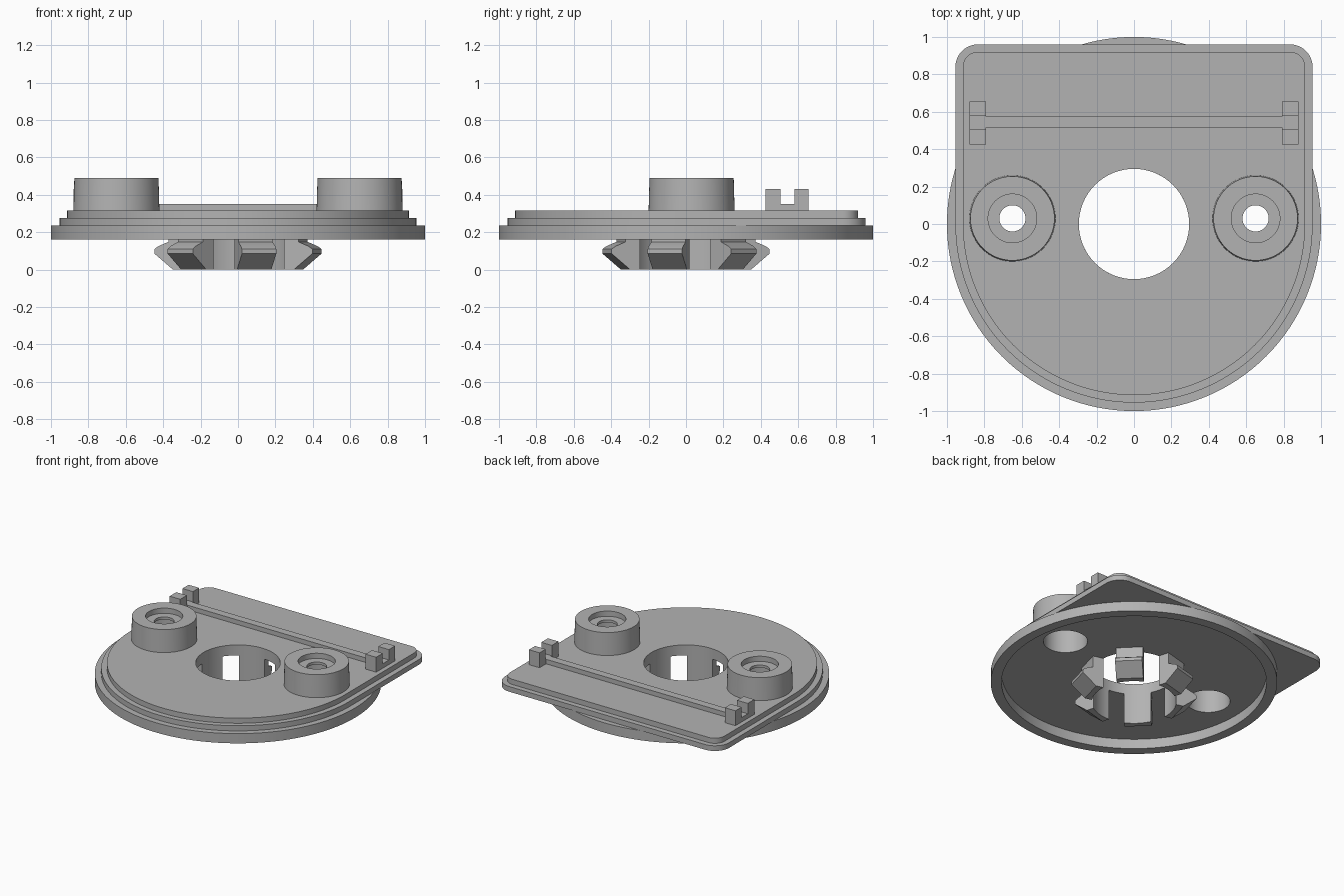
import bpy, bmesh
from math import sin, cos, pi, sqrt, radians
from mathutils import Matrix, Vector

old = bpy.data.objects.get("Cube")
if old:
    bpy.data.objects.remove(old, do_unlink=True)

grey = bpy.data.materials.new("plain grey")
grey.use_nodes = True
colour = (0.45, 0.45, 0.45, 1)
grey.diffuse_color = colour
grey.node_tree.nodes["Principled BSDF"].inputs["Base Color"].default_value = colour

HOLE = 0.295            # central opening
BOSS_X, BOSS_Y, BORE = 0.65, 0.03, 0.154


def activate(ob):
    bpy.ops.object.select_all(action='DESELECT')
    ob.select_set(True)
    bpy.context.view_layer.objects.active = ob


def finish(name, bm, smooth=True):
    bmesh.ops.recalc_face_normals(bm, faces=bm.faces)
    mesh = bpy.data.meshes.new(name)
    bm.to_mesh(mesh)
    bm.free()
    mesh.materials.append(grey)
    ob = bpy.data.objects.new(name, mesh)
    bpy.context.collection.objects.link(ob)
    if smooth:
        activate(ob)
        bpy.ops.object.shade_smooth_by_angle(angle=radians(30))
    return ob


def arc(cx, cy, r, start, end, steps):
    return [(cx + r * cos(radians(start + (end - start) * i / steps)),
             cy + r * sin(radians(start + (end - start) * i / steps)))
            for i in range(steps + 1)]


def circle(cx, cy, r, steps=64):
    return arc(cx, cy, r, 0, 360, steps)[:-1]


def plate(name, loops, z0, z1):
    """Flat plate from an outline and its holes."""
    curve = bpy.data.curves.new(name, 'CURVE')
    curve.dimensions = '2D'
    curve.fill_mode = 'BOTH'
    curve.extrude = (z1 - z0) / 2
    for loop in loops:
        spline = curve.splines.new('POLY')
        spline.points.add(len(loop) - 1)
        for point, (x, y) in zip(spline.points, loop):
            point.co = (x, y, 0, 1)
        spline.use_cyclic_u = True
    curve.materials.append(grey)
    ob = bpy.data.objects.new(name, curve)
    ob.location.z = (z0 + z1) / 2
    bpy.context.collection.objects.link(ob)
    activate(ob)
    bpy.ops.object.convert(target='MESH')
    ob = bpy.context.object
    bm = bmesh.new()
    bm.from_mesh(ob.data)
    bmesh.ops.remove_doubles(bm, verts=bm.verts, dist=0.0001)
    bmesh.ops.recalc_face_normals(bm, faces=bm.faces)
    bm.to_mesh(ob.data)
    bm.free()
    bpy.ops.object.shade_smooth_by_angle(angle=radians(30))


def lathe(name, profile, x=0, y=0, steps=64):
    """Closed profile of (radius, z) turned about a vertical axis."""
    bm = bmesh.new()
    rings = [[bm.verts.new((x + r * cos(2 * pi * i / steps),
                            y + r * sin(2 * pi * i / steps), z))
              for r, z in profile] for i in range(steps)]
    n = len(profile)
    for i in range(steps):
        a, b = rings[i], rings[(i + 1) % steps]
        for j in range(n):
            k = (j + 1) % n
            bm.faces.new((a[j], b[j], b[k], a[k]))
    return finish(name, bm)


def prism(name, points, direction):
    """Polygon pushed along a direction."""
    bm = bmesh.new()
    face = bm.faces.new([bm.verts.new(p) for p in points])
    new = bmesh.ops.extrude_face_region(bm, geom=[face])["geom"]
    bmesh.ops.translate(bm, vec=Vector(direction),
                        verts=[v for v in new if isinstance(v, bmesh.types.BMVert)])
    return finish(name, bm, smooth=False)


# Stepped plate: round front, square back with rounded corners
def outline(inset):
    r, back, corner = 0.955 - inset, 0.96 - inset, 0.12 - inset
    return (arc(0, 0, r, 180, 360, 72)
            + arc(r - corner, back - corner, corner, 0, 90, 10)
            + arc(corner - r, back - corner, corner, 90, 180, 10))


holes = [circle(0, 0, HOLE)] + [circle(s * BOSS_X, BOSS_Y, BORE) for s in (1, -1)]
plate("lower_plate", [outline(0)] + holes, 0.235, 0.275)
plate("upper_plate", [outline(0.04)] + holes, 0.275, 0.315)

# Round rim under the plate
lathe("base_rim", [(0.925, 0.16), (1, 0.16), (1, 0.235), (0.925, 0.235)], steps=128)

# Hollow screw bosses, clamp brackets
for side, s in (("left", 1), ("right", -1)):
    lathe(side + "_boss",
          [(BORE, 0.315), (0.23, 0.315), (0.225, 0.49), (0.13, 0.49),
           (0.13, 0.45), (0.07, 0.45), (0.07, 0.43), (BORE, 0.43)],
          s * BOSS_X, BOSS_Y)
    bracket = [(0.425, 0.315), (0.655, 0.315), (0.655, 0.43), (0.58, 0.43),
               (0.58, 0.35), (0.505, 0.35), (0.505, 0.43), (0.425, 0.43)]
    prism(side + "_bracket", [(s * 0.79, y, z) for y, z in bracket], (s * 0.09, 0, 0))

# Ridge between the brackets
prism("cross_ridge", [(-0.79, y, z) for y, z in
                      ((0.515, 0.315), (0.575, 0.315), (0.575, 0.35), (0.515, 0.35))],
      (1.58, 0, 0))

# Six snap hooks around the opening, hollowed to its curve on the inside
hook = [(0.36, 0.235), (0.36, 0.148), (0.415, 0.125), (0.437, 0.11),
        (0.437, 0.085), (0.335, 0)]
half_width, slices = 0.095, 8
for n in range(6):
    bm = bmesh.new()
    rows = []
    for i in range(slices + 1):
        t = half_width * (2 * i / slices - 1)
        inner = sqrt(HOLE ** 2 - t ** 2)
        section = [(inner, 0.235)] + hook + [(inner, 0)]
        rows.append([bm.verts.new((r, t, z)) for r, z in section])
    count = len(rows[0])
    for a, b in zip(rows, rows[1:]):
        for j in range(count):
            k = (j + 1) % count
            bm.faces.new((a[j], a[k], b[k], b[j]))
    bm.faces.new(rows[0])
    bm.faces.new(rows[-1])
    bm.transform(Matrix.Rotation(radians(60 * n - 15), 4, 'Z'))
    finish("snap_hook_%d" % (n + 1), bm)
